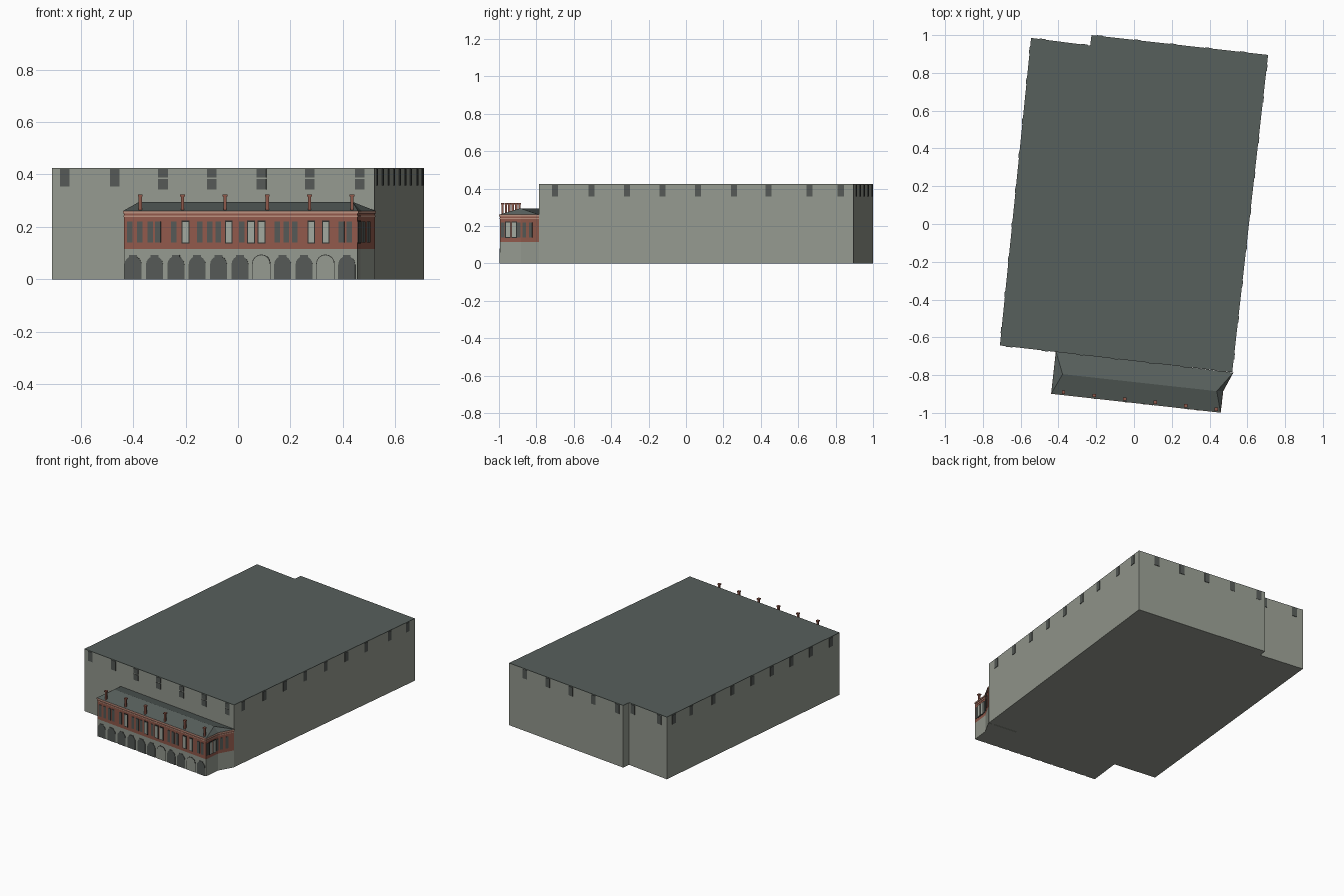
import bpy, bmesh, math
from mathutils import Vector

old = bpy.data.objects.get("Cube")
if old:
    bpy.data.objects.remove(old)


def material(name, r, g, b):
    m = bpy.data.materials.new(name)
    m.use_nodes = True
    m.diffuse_color = (r, g, b, 1)
    m.node_tree.nodes["Principled BSDF"].inputs["Base Color"].default_value = (r, g, b, 1)
    return m


STONE = material("pale stone", .30, .32, .275)
SLATE = material("slate roof", .095, .115, .107)
GLASS = material("dark glass", .09, .10, .093)
BRICK = material("red brick", .28, .10, .07)
TRIM = material("pink trim", .50, .28, .21)
PANE = material("pale pane", .36, .39, .34)
FRAME = material("dark frame", .03, .032, .03)


def finish(name, bm, mat):
    bmesh.ops.recalc_face_normals(bm, faces=bm.faces)
    mesh = bpy.data.meshes.new(name)
    bm.to_mesh(mesh)
    bm.free()
    mesh.materials.append(mat)
    ob = bpy.data.objects.new(name, mesh)
    bpy.context.collection.objects.link(ob)
    return ob


def extrude(bm, points, offset):
    """Closed solid from a planar outline swept along offset."""
    low = [bm.verts.new(p) for p in points]
    high = [bm.verts.new(Vector(p) + Vector(offset)) for p in points]
    bm.faces.new(low)
    bm.faces.new(high)
    for i in range(len(low)):
        j = (i + 1) % len(low)
        bm.faces.new((low[i], low[j], high[j], high[i]))


def prism(name, outline, z0, z1, mat):
    bm = bmesh.new()
    extrude(bm, [(x, y, z0) for x, y in outline], (0, 0, z1 - z0))
    return finish(name, bm, mat)


def plate(bm, wall, t, width, z0, z1, thick=.003, arch=False):
    """Thin plate on a wall (p, q); t is the fraction along it."""
    p, q = Vector(wall[0] + (0,)), Vector(wall[1] + (0,))
    along = (q - p).normalized()
    out = Vector((along.y, -along.x, 0))
    centre = p.lerp(q, t) - out * .003
    h = width / 2
    shape = [(-h, z0), (h, z0)]
    if arch:
        for k in range(9):
            a = math.pi * k / 8
            shape.append((h * math.cos(a), z1 - h + h * math.sin(a)))
    else:
        shape += [(h, z1), (-h, z1)]
    extrude(bm, [centre + along * u + Vector((0, 0, z)) for u, z in shape], out * (thick + .003))


def plates(name, wall, spots, width, z0, z1, mat, **kw):
    bm = bmesh.new()
    for t in spots:
        plate(bm, wall, t, width, z0, z1, **kw)
    return finish(name, bm, mat)


# Main hall
hall = [(-.71, -.643), (.52, -.785), (.71, .895), (-.225, 1), (-.232, .945), (-.545, .985)]
HALL_TOP = .425
prism("hall_walls", hall, 0, HALL_TOP - .003, STONE)
prism("hall_roof", hall, HALL_TOP - .003, HALL_TOP, SLATE)

# High windows under the hall eaves
front, right, back_wide, step, back_short, left = [
    (hall[i], hall[(i + 1) % len(hall)]) for i in range(len(hall))]
side_spots = [.05, .167, .28, .393, .506, .62, .73, .86, .96]
plates("hall_front_plain_windows", front, [.04, .195], .037, .355, .42, GLASS)
front_spots = [.345, .496, .65, .80, .955]
plates("hall_front_upper_windows", front, front_spots, .037, .388, .42, GLASS)
plates("hall_front_lower_windows", front, front_spots, .037, .342, .382, GLASS)
plates("hall_right_windows", right, side_spots, .033, .358, .42, GLASS)
plates("hall_left_windows", left, [1 - t for t in side_spots], .033, .358, .42, GLASS)
plates("hall_back_windows", back_wide, [.14, .34, .54, .74, .95], .035, .358, .42, GLASS)
plates("hall_back_short_windows", back_short, [.1, .8], .035, .358, .42, GLASS)

# Front annex: stone base, brick storey, trim bands
annex = [(-.435, -.895), (.455, -.995), (.468, -.882), (.522, -.787), (-.41, -.675)]


def grown(outline, d):
    c = Vector((.04, -.84))
    return [(x + math.copysign(d, x - c.x), y - (d if y < c.y else 0)) for x, y in outline]


prism("annex_base", annex, 0, .116, STONE)
prism("annex_brick_storey", annex, .116, .256, BRICK)
prism("annex_lower_band", grown(annex, .002), .238, .244, TRIM)
prism("annex_cornice", grown(annex, .004), .252, .261, TRIM)

# Hipped annex roof
eave = [(x, y, .261) for x, y in grown(annex, .003)]
bm = bmesh.new()
a, b, c, d, e = [bm.verts.new(p) for p in eave]
r0, r1 = bm.verts.new((-.378, -.795, .295)), bm.verts.new((.438, -.885, .295))
for face in ((a, b, r1, r0), (b, c, r1), (c, d, r1), (d, e, r0, r1), (e, a, r0), (e, d, c, b, a)):
    bm.faces.new(face)
finish("annex_roof", bm, SLATE)

# Ground floor arches, two of them blocked with stone
A_FRONT = (annex[0], annex[1])


def at(x):
    return (x - annex[0][0]) / (annex[1][0] - annex[0][0])


arches = [-.4 + .0815 * i for i in range(11)]
blocked = [arches[6], arches[9]]
opened = [x for x in arches if x not in blocked]
plates("arch_openings", A_FRONT, [at(x) for x in opened], .065, 0, .089, GLASS, arch=True)
plates("arch_keystones", A_FRONT, [at(x) for x in opened], .03, .08, .092, GLASS)
plates("blocked_arch_frames", A_FRONT, [at(x) for x in blocked], .071, 0, .095, FRAME, arch=True, thick=.002)
plates("blocked_arches", A_FRONT, [at(x) for x in blocked], .066, 0, .092, STONE, arch=True)


# Upper windows, dark or framed with pale panes
def pale_windows(name, wall, spots):
    plates(name + "_frames", wall, spots, .029, .136, .224, FRAME, thick=.003)
    plates(name + "_panes", wall, spots, .022, .141, .219, PANE, thick=.005)


dark = [-.412, -.375, -.335, -.305, -.245, -.145, -.107, -.075, .015, .15, .185, .217, .395, .425]
plates("annex_front_windows", A_FRONT, [at(x) for x in dark], .021, .14, .22, GLASS)
pale_windows("annex_front_pale", A_FRONT, [at(x) for x in (-.2, -.035, .05, .09, .28, .335)])
A_RIGHT, A_CORNER, A_LEFT = (annex[1], annex[2]), (annex[2], annex[3]), (annex[4], annex[0])
pale_windows("annex_right_pale", A_RIGHT, [.38, .68])
plates("annex_right_windows", A_RIGHT, [.13, .9], .018, .14, .22, GLASS)
plates("annex_corner_windows", A_CORNER, [.2, .55], .02, .14, .22, GLASS)
plates("annex_left_windows", A_LEFT, [.2, .4, .6, .8], .021, .14, .22, GLASS)

# Chimneys along the front eave
for i in range(6):
    x = -.373 + .1615 * i
    y = -.89 - .1124 * (x + .373)
    for part, half, z0, z1, mat in (("stack", .006, .255, .318, BRICK), ("cap", .009, .316, .324, BRICK)):
        square = [(x - half, y - half), (x + half, y - half), (x + half, y + half), (x - half, y + half)]
        prism(f"chimney_{part}_{i + 1}", square, z0, z1, mat)
